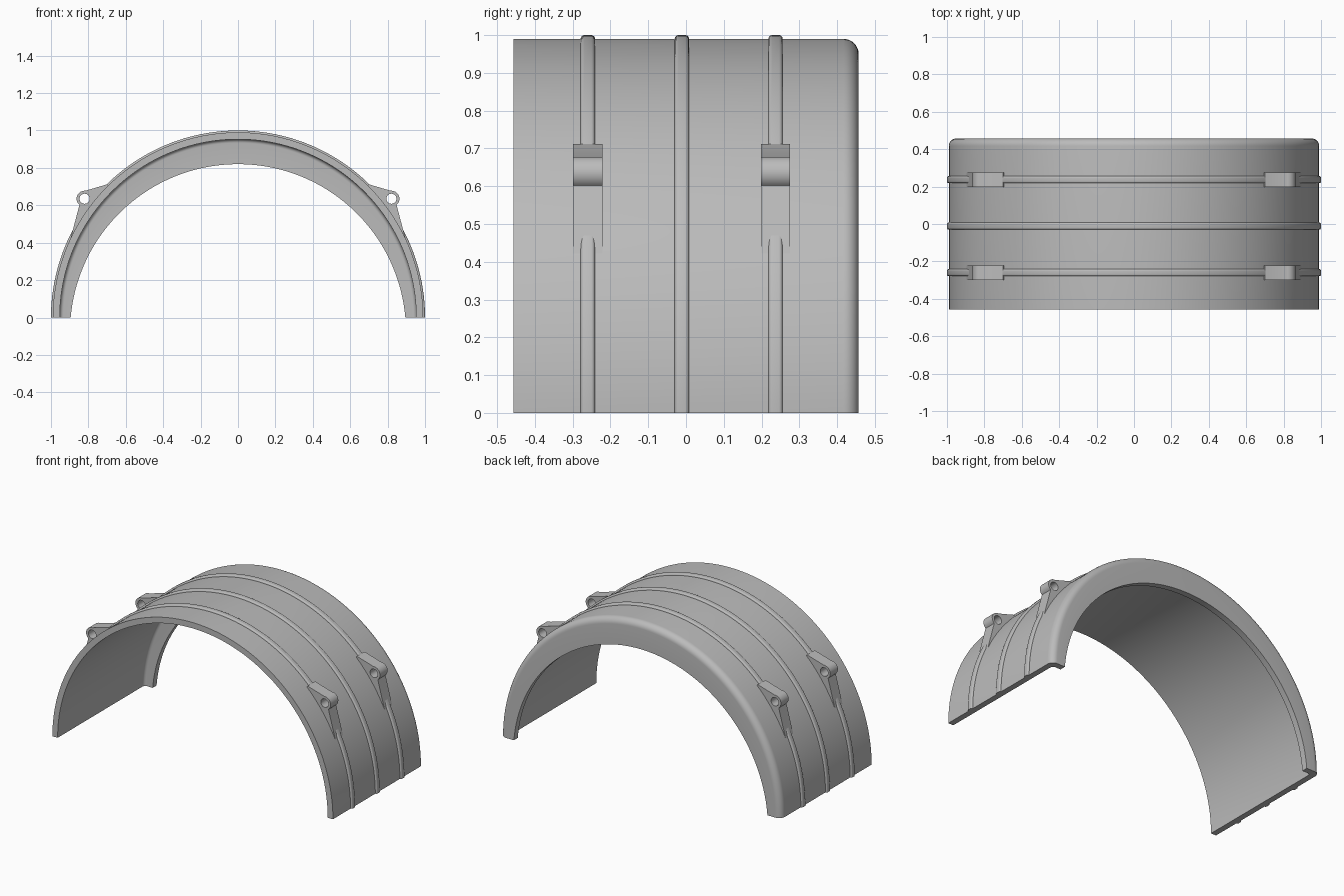
import bpy, bmesh
from math import sin, cos, pi, radians, sqrt

cube = bpy.data.objects.get("Cube")
if cube:
    bpy.data.objects.remove(cube)

grey = bpy.data.materials.new("plain grey")
grey.use_nodes = True
grey.diffuse_color = (0.5, 0.5, 0.5, 1)
grey.node_tree.nodes["Principled BSDF"].inputs["Base Color"].default_value = (0.5, 0.5, 0.5, 1)

SEGMENTS = 128


def finish(name, bm):
    bmesh.ops.recalc_face_normals(bm, faces=bm.faces[:])
    mesh = bpy.data.meshes.new(name)
    bm.to_mesh(mesh)
    bm.free()
    mesh.materials.append(grey)
    obj = bpy.data.objects.new(name, mesh)
    bpy.context.collection.objects.link(obj)
    bpy.ops.object.select_all(action='DESELECT')
    obj.select_set(True)
    bpy.context.view_layer.objects.active = obj
    bpy.ops.object.shade_smooth_by_angle(angle=radians(30))


def arch(name, profile):
    """Sweep a closed (y, radius) profile over a half circle and cap both feet."""
    bm = bmesh.new()
    rings = []
    for i in range(SEGMENTS + 1):
        t = pi * i / SEGMENTS
        rings.append([bm.verts.new((r * cos(t), y, r * sin(t))) for y, r in profile(t)])
    for a, b in zip(rings, rings[1:]):
        for j in range(len(a)):
            k = (j + 1) % len(a)
            bm.faces.new((a[j], a[k], b[k], b[j]))
    bm.faces.new(rings[0])
    bm.faces.new(rings[-1])
    finish(name, bm)


def arc(cx, cy, r, start, end, steps):
    angles = [radians(start + (end - start) * i / steps) for i in range(steps + 1)]
    return [(cx + r * cos(a), cy + r * sin(a)) for a in angles]


# Shell with rounded back edge and an inward lip whose opening sits lower
OUTER, INNER, BACK, LIP_FRONT = 0.99, 0.953, 0.457, 0.418
DROP, OPENING = -0.078, 0.898


def shell_profile(t):
    lip = DROP * sin(t) + sqrt(OPENING ** 2 - (DROP * cos(t)) ** 2)
    return ([(-BACK, INNER), (-BACK, OUTER)]
            + arc(BACK - 0.04, OUTER - 0.04, 0.04, 90, 0, 8)
            + [(BACK, lip), (LIP_FRONT, lip)]
            + arc(LIP_FRONT - 0.02, INNER - 0.02, 0.02, 0, 90, 6))


arch("arched_shell", shell_profile)

# Three raised ribs around the outside
for name, y in (("front_rib", -0.26), ("middle_rib", -0.011), ("back_rib", 0.237)):
    section = ([(y + 0.019, 0.975)] + arc(y + 0.009, 0.99, 0.01, 0, 90, 5)
               + arc(y - 0.009, 0.99, 0.01, 90, 180, 5) + [(y - 0.019, 0.975)])
    arch(name, lambda t, s=section: s)


# Pierced lugs with tapering arms that run into the shell
def lug(name, side, y):
    outline = ([(0.896, 0.42)] + arc(0.82, 0.635, 0.043, -50, 95, 20)
               + [(0.70, 0.712)] + arc(0, 0, 0.967, 45.4, 25, 6))
    hole = arc(0.82, 0.635, 0.027, 0, 345, 23)
    bm = bmesh.new()
    edges = []
    for loop in (outline, hole):
        verts = [bm.verts.new((side * x, y - 0.0385, z)) for x, z in loop]
        edges += [bm.edges.new((verts[i - 1], verts[i])) for i in range(len(verts))]
    bmesh.ops.triangle_fill(bm, edges=edges, use_beauty=True, normal=(0, -1, 0))
    result = bmesh.ops.extrude_face_region(bm, geom=bm.faces[:], use_keep_orig=True)
    moved = [g for g in result["geom"] if isinstance(g, bmesh.types.BMVert)]
    bmesh.ops.translate(bm, verts=moved, vec=(0, 0.077, 0))
    finish(name, bm)


for side, side_name in ((1, "left"), (-1, "right")):
    lug("front_lug_" + side_name, side, -0.26)
    lug("back_lug_" + side_name, side, 0.237)
